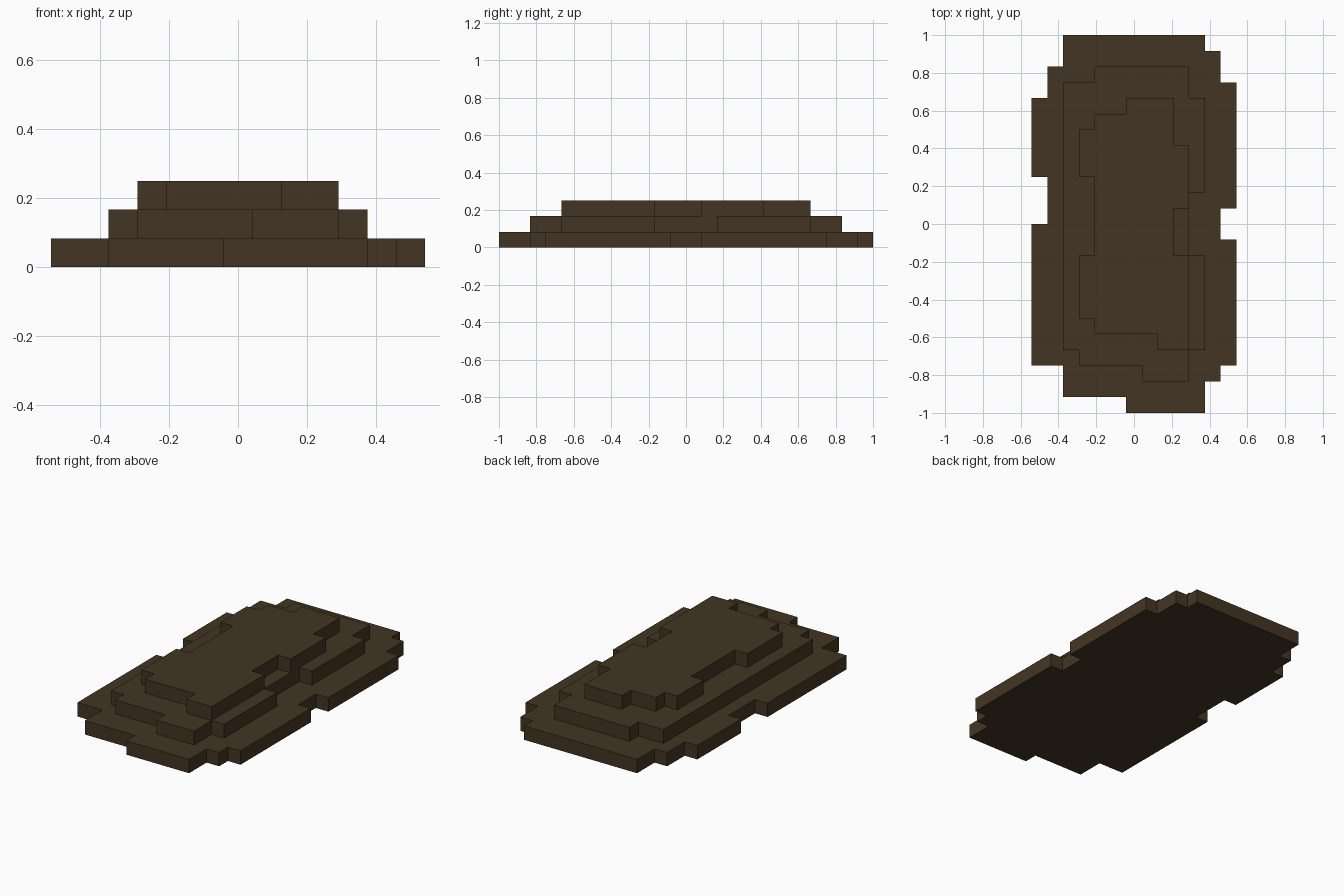
import bpy
import bmesh

cube = bpy.data.objects.get("Cube")
if cube:
    bpy.data.objects.remove(cube, do_unlink=True)

U = 1 / 12  # one grid cell

# Dark earthy brown for the whole mound
brown = bpy.data.materials.new("dark_brown")
brown.use_nodes = True
colour = (0.056, 0.036, 0.017, 1)
brown.diffuse_color = colour
bsdf = brown.node_tree.nodes["Principled BSDF"]
bsdf.inputs["Base Color"].default_value = colour
bsdf.inputs["Roughness"].default_value = 0.9


def add_layer(name, level, steps):
    """Slab one cell thick; each step runs along x, then along y."""
    bm = bmesh.new()
    y0 = steps[-1][1]
    corners = []
    for x, y in steps:
        corners += [(x, y0), (x, y)]
        y0 = y
    base = bm.faces.new([bm.verts.new((x * U, y * U, level * U)) for x, y in corners])
    top = bmesh.ops.extrude_face_region(bm, geom=[base], use_keep_orig=True)["geom"]
    bmesh.ops.translate(bm, vec=(0, 0, U),
                        verts=[g for g in top if isinstance(g, bmesh.types.BMVert)])
    bmesh.ops.recalc_face_normals(bm, faces=bm.faces)
    mesh = bpy.data.meshes.new(name)
    bm.to_mesh(mesh)
    bm.free()
    mesh.materials.append(brown)
    bpy.context.collection.objects.link(bpy.data.objects.new(name, mesh))


# Wide bottom layer
add_layer("bottom_layer", 0, [
    (4.5, 11), (5.5, 9), (6.5, 1), (5.5, -1), (6.5, -9), (5.5, -10), (4.5, -12),
    (-0.5, -11), (-4.5, -9), (-6.5, 0), (-5.5, 3), (-6.5, 8), (-5.5, 10), (-4.5, 12)])

# Middle layer
add_layer("middle_layer", 1, [
    (3.5, 8), (4.5, 2), (3.5, -2), (4.5, -8), (3.5, -10),
    (0.5, -9), (-3.5, -8), (-4.5, 9), (-2.5, 10)])

# Narrow top layer
add_layer("top_layer", 2, [
    (2.5, 5), (3.5, 1), (2.5, -2), (3.5, -8), (1.5, -7), (-2.5, -6),
    (-3.5, -2), (-2.5, 3), (-3.5, 6), (-2.5, 7), (-0.5, 8)])
